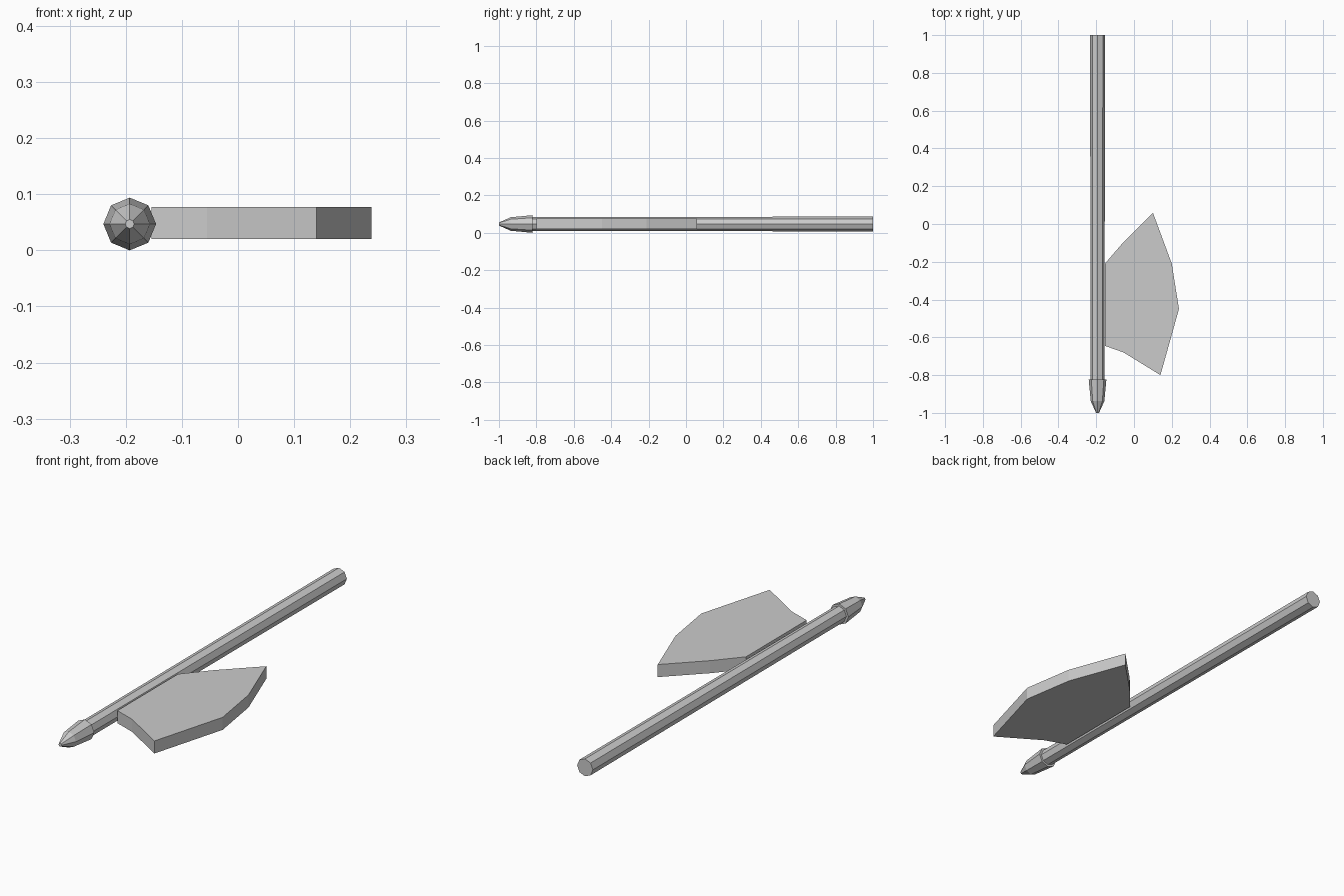
import bpy, bmesh
from math import cos, sin, pi

if "Cube" in bpy.data.objects:
    bpy.data.objects.remove(bpy.data.objects["Cube"])

AXIS_X, AXIS_Z, SIDES = -0.193, 0.047, 8


def finish(name, bm):
    bmesh.ops.recalc_face_normals(bm, faces=bm.faces)
    mesh = bpy.data.meshes.new(name)
    bm.to_mesh(mesh)
    bm.free()
    obj = bpy.data.objects.new(name, mesh)
    bpy.context.collection.objects.link(obj)
    return obj


def lathe_y(name, profile):
    """Eight-sided solid around the handle axis from (y, radius) pairs."""
    bm = bmesh.new()
    rings = []
    for y, r in profile:
        rings.append([bm.verts.new((AXIS_X + r * cos(2 * pi * i / SIDES), y,
                                    AXIS_Z + r * sin(2 * pi * i / SIDES)))
                      for i in range(SIDES)])
    for a, b in zip(rings, rings[1:]):
        for i in range(SIDES):
            j = (i + 1) % SIDES
            bm.faces.new((a[i], a[j], b[j], b[i]))
    bm.faces.new(rings[0])
    bm.faces.new(rings[-1])
    return finish(name, bm)


def slab(name, outline, z0, z1):
    """Flat outline in x, y extruded between two heights."""
    bm = bmesh.new()
    face = bm.faces.new([bm.verts.new((x, y, z0)) for x, y in outline])
    top = bmesh.ops.extrude_face_region(bm, geom=[face], use_keep_orig=True)
    verts = [g for g in top["geom"] if isinstance(g, bmesh.types.BMVert)]
    bmesh.ops.translate(bm, verts=verts, vec=(0, 0, z1 - z0))
    return finish(name, bm)


# Long handle, slightly thicker at the butt
lathe_y("handle", [(-0.822, 0.037), (1.0, 0.0395)])

# Pointed cap on the front end
lathe_y("spike_cap", [(-1.0, 0.008), (-0.938, 0.036), (-0.822, 0.047)])

# Axe blade
slab("blade", [(-0.154, -0.645), (-0.055, -0.68), (0.14, -0.80),
               (0.238, -0.45), (0.20, -0.21), (0.10, 0.06),
               (-0.055, -0.095), (-0.154, -0.21)], 0.02, 0.077)
